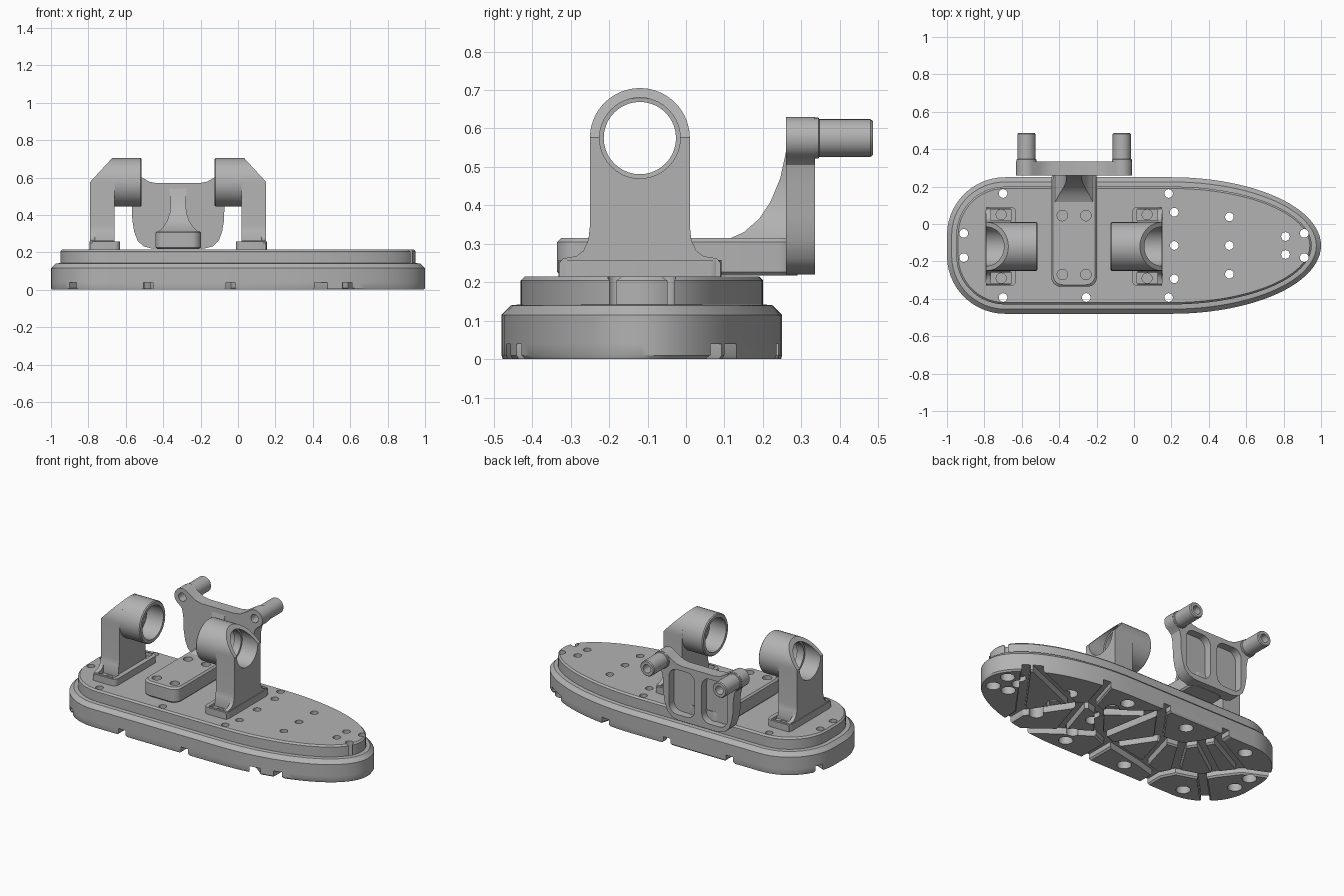
import bpy, bmesh, math, random
from math import pi, cos, sin

if "Cube" in bpy.data.objects:
    bpy.data.objects.remove(bpy.data.objects["Cube"])

grey = bpy.data.materials.new("plain grey")
grey.use_nodes = True
grey.diffuse_color = (0.45, 0.45, 0.45, 1)
grey.node_tree.nodes["Principled BSDF"].inputs["Base Color"].default_value = grey.diffuse_color

MID_Y = -0.115     # centre line of the base
MID_X = -0.32      # centre line of the clamps and bracket
AXLE = (-0.12, 0.575)


# ---------- helpers ----------
def place(p, axis, d):
    """Put a 2D point on the plane at distance d along an axis."""
    a, b = p
    return {"x": (d, a, b), "y": (a, d, b), "z": (a, b, d)}[axis]


def circle(c, r, n=40, a0=0.0, a1=2 * pi):
    full = a1 - a0 > 2 * pi - 0.01
    steps = n if full else n - 1
    return [(c[0] + r * cos(a0 + (a1 - a0) * i / steps),
             c[1] + r * sin(a0 + (a1 - a0) * i / steps)) for i in range(n)]


def rounded(x0, x1, y0, y1, r, n=7):
    pts = []
    for i, (cx, cy) in enumerate([(x1 - r, y1 - r), (x0 + r, y1 - r), (x0 + r, y0 + r), (x1 - r, y0 + r)]):
        pts += circle((cx, cy), r, n, i * pi / 2, (i + 1) * pi / 2)
    return pts


def box(x0, x1, y0, y1):
    return [(x0, y0), (x1, y0), (x1, y1), (x0, y1)]


def prism(pts, axis, lo, hi):
    return [[place(p, axis, d) for p in pts] for d in (lo, hi)]


def turned(c, axis, steps):
    """Round stack of (radius, distance) rings."""
    return [[place(p, axis, d) for p in circle(c, r)] for r, d in steps]


def finish(ob):
    ob.data.shade_smooth()
    ob.data.set_sharp_from_angle(angle=math.radians(32))


def build(name, *parts):
    """Each part is a list of rings, skinned and capped."""
    bm = bmesh.new()
    for rings in parts:
        vs = [[bm.verts.new(p) for p in ring] for ring in rings]
        n = len(vs[0])
        for low, high in zip(vs, vs[1:]):
            for i in range(n):
                j = (i + 1) % n
                bm.faces.new((low[i], low[j], high[j], high[i]))
        bm.faces.new(vs[0][::-1])
        bm.faces.new(vs[-1])
    bmesh.ops.recalc_face_normals(bm, faces=bm.faces)
    me = bpy.data.meshes.new(name)
    bm.to_mesh(me)
    bm.free()
    me.materials.append(grey)
    ob = bpy.data.objects.new(name, me)
    bpy.context.collection.objects.link(ob)
    finish(ob)
    return ob


def cut(ob, *parts):
    cutter = build("cutter", *parts)
    mod = ob.modifiers.new("cut", "BOOLEAN")
    mod.operation, mod.solver, mod.object = "DIFFERENCE", "EXACT", cutter
    dg = bpy.context.evaluated_depsgraph_get()
    me = bpy.data.meshes.new_from_object(ob.evaluated_get(dg))
    ob.modifiers.clear()
    ob.data = me
    bpy.data.objects.remove(cutter)
    finish(ob)


# ---------- base ----------
def outline(inset):
    """Wide rounded end at -x, long elliptical nose at +x."""
    b, a, r = 0.365 - inset, 0.8 - inset, 0.31 - inset
    nose = [(0.2 + a * sin(t), b * cos(t)) for t in [pi * i / 48 for i in range(49)]]
    tail = [(x, y - 0.055) for x, y in circle((-0.69, 0), r, 14, 1.5 * pi, pi)]
    tail += [(x, -y) for x, y in tail[::-1]]
    return [(x, y + MID_Y) for x, y in nose + tail]


def base_stack(steps):
    return [[place(p, "z", z) for p in outline(i)] for i, z in steps]


slab = build("base_slab", base_stack([(0, 0.04), (0, 0.115), (0.025, 0.14), (0.045, 0.142)]))
deck = build("deck_plate", base_stack([(0.05, 0.14), (0.05, 0.205), (0.06, 0.215)]))


def clip(poly, m, n):
    """Keep the part of a convex polygon behind the line through m with normal n."""
    side = [(p[0] - m[0]) * n[0] + (p[1] - m[1]) * n[1] for p in poly]
    out = []
    for i, p in enumerate(poly):
        q, s, t = poly[i - 1], side[i], side[i - 1]
        if s * t < 0:
            k = t / (t - s)
            out.append((q[0] + (p[0] - q[0]) * k, q[1] + (p[1] - q[1]) * k))
        if s <= 0:
            out.append(p)
    return out


# tread blocks separated by drainage grooves
random.seed(4)
seeds = [(x, MID_Y + s * 0.29) for s in (-1, 1) for x in (-0.7, -0.26, 0.18)]
seeds += [(-0.86 + 0.29 * i + random.uniform(-0.04, 0.04),
           MID_Y + (0.09 if i % 2 else -0.09) + random.uniform(-0.03, 0.03)) for i in range(7)]
seeds += [(-0.6 + 0.3 * i, MID_Y + (-0.1 if i % 2 else 0.1)) for i in range(4)] + [(0.55, MID_Y + 0.18)]
blocks = []
for s in seeds:
    cell = outline(0)
    for o in seeds:
        if o is not s:
            dx, dy = o[0] - s[0], o[1] - s[1]
            d = math.hypot(dx, dy)
            k = 0.5 - 0.025 / d
            cell = clip(cell, (s[0] + dx * k, s[1] + dy * k), (dx / d, dy / d))
    if len(cell) > 2:
        cx, cy = (sum(p[i] for p in cell) / len(cell) for i in (0, 1))
        foot = [(cx + (x - cx) * 0.95, cy + (y - cy) * 0.95) for x, y in cell]
        blocks.append([[place(p, "z", z) for p in ring] for ring, z in ((foot, 0), (cell, 0.01), (cell, 0.04))])
tread = build("tread_blocks", *blocks)

# through holes, with counterbores underneath
spots = [(-0.91, 0.065), (-0.7, 0.278), (-0.255, 0.278), (0.185, 0.278), (0.91, 0.065),
         (0.81, 0.048), (0.51, 0.153), (0.215, 0.178)]
spots = [(x, MID_Y + s * y) for x, y in spots for s in (-1, 1)] + [(0.51, MID_Y), (0.215, MID_Y)]
bores = [turned(c, "z", [(0.042, -0.02), (0.042, 0.07), (0.023, 0.0701), (0.023, 0.3)]) for c in spots]
for ob in (slab, deck, tread):
    cut(ob, *bores)


# ---------- pair of ring clamps ----------
def clamp(side, s):
    X = lambda u: MID_X + s * u
    yc, zc = AXLE
    bore = turned(AXLE, "x", [(0.105, X(0.1)), (0.105, X(0.31)), (0.094, X(0.311)),
                              (0.094, X(0.36)), (0.105, X(0.361)), (0.105, X(0.6))])
    barrel = build(side + "_clamp_barrel", turned(
        AXLE, "x", [(0.124, X(0.195)), (0.13, X(0.201)), (0.13, X(0.34))]))
    cut(barrel, bore)
    # upright with flared foot and round head
    flare = [(0.21, 0.215), (0.21, 0.25), (0.2, 0.262), (0.165, 0.268), (0.147, 0.282), (0.134, 0.31), (0.13, 0.345)]
    prof = [(yc + v, z) for v, z in flare] + circle(AXLE, 0.13, 33, 0, pi)
    prof += [(yc - v, z) for v, z in flare[::-1]]
    column = build(side + "_clamp_column", prism(prof, "x", X(0.34), X(0.47)))
    cut(column, bore)
    cut(column, prism([(X(0.35), 0.707), (X(0.47), 0.577), (X(0.6), 0.437), (X(0.6), 0.8), (X(0.35), 0.8)],
                      "y", -0.5, 0.3))
    base = build(side + "_clamp_foot", prism(
        rounded(min(X(0.31), X(0.475)), max(X(0.31), X(0.475)), yc - 0.212, yc + 0.212, 0.03), "z", 0.215, 0.258))
    # screw pockets
    for e in (-1, 1):
        pocket = prism(box(X(0.335), X(0.445), yc + e * 0.138, yc + e * 0.198), "z", 0.24, 0.5)
        hole = turned((X(0.39), yc + e * 0.17), "z", [(0.027, 0.222), (0.027, 0.2399)])
        for ob in (column, base):
            cut(ob, pocket)
            cut(ob, turned((X(0.39), yc + e * 0.17), "z", [(0.027, 0.222), (0.027, 0.5)]))


clamp("left", 1)
clamp("right", -1)

# ---------- rear bracket ----------
def tongue_ring(i, z):
    return [place(p, "z", z) for p in rounded(MID_X - 0.122 + i, MID_X + 0.122 - i, -0.335 + i, 0.29, 0.05)]


tongue = build("bracket_tongue", [tongue_ring(i, z) for i, z in
                                  ((0.01, 0.217), (0, 0.227), (0, 0.305), (0.01, 0.315))])
cut(tongue, *[turned((MID_X + x, y), "z", [(0.028, 0.25), (0.028, 0.4)])
              for x in (-0.063, 0.063) for y in (0.045, -0.27)])

# curved web between tongue and plate
web = [(0.105, 0.11, 0.312), (0.085, 0.15, 0.33), (0.06, 0.19, 0.365), (0.045, 0.22, 0.41),
       (0.04, 0.245, 0.47), (0.045, 0.258, 0.53), (0.05, 0.264, 0.56)]
build("bracket_web", [[place(p, "z", z) for p in box(MID_X - w, MID_X + w, y, 0.275)] for w, y, z in web])

# bowl-shaped plate with two ears
half = [(0, 0.22), (0.14, 0.22), (0.185, 0.232), (0.217, 0.262), (0.235, 0.31), (0.245, 0.37), (0.248, 0.46), (0.258, 0.505)]
half += circle((0.255, 0.575), 0.055, 16, -0.35 * pi, 0.72 * pi)
half += [(0.185, 0.595), (0.155, 0.578), (0.115, 0.57), (0, 0.57)]
shape = [(MID_X + u, z) for u, z in half] + [(MID_X - u, z) for u, z in half[-2:0:-1]]
plate = build("bracket_plate", prism(shape, "y", 0.26, 0.335))
cut(plate, *[prism(rounded(MID_X + a, MID_X + b, 0.255, 0.54, 0.055), "y", 0.285, 0.4)
             for a, b in ((-0.205, -0.025), (0.025, 0.205))])

# hollow pins through the ears
for side, s in (("left", 1), ("right", -1)):
    c = (MID_X + s * 0.255, 0.575)
    pin = build(side + "_bracket_pin", turned(
        c, "y", [(0.053, 0.3), (0.053, 0.345), (0.049, 0.347), (0.049, 0.48), (0.044, 0.486)]))
    drill = turned(c, "y", [(0.026, 0.2), (0.026, 0.6)])
    cut(pin, drill)
    cut(plate, drill)
